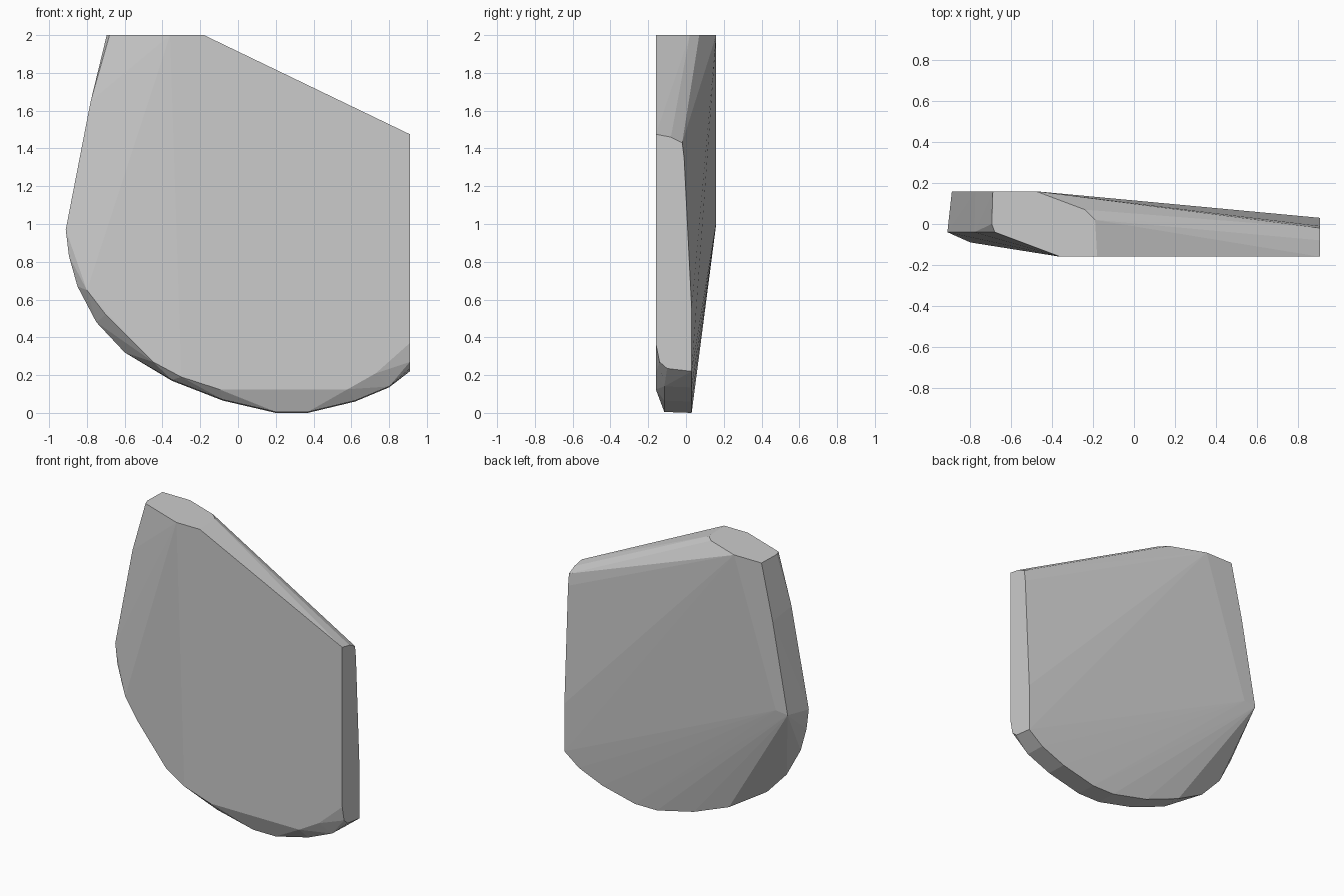
import bpy, bmesh

if "Cube" in bpy.data.objects:
    bpy.data.objects.remove(bpy.data.objects["Cube"])

# Outlines of the faceted slab; the hull closes the facets between them
front_face = [(-0.36, 2), (-0.18, 2), (0.91, 1.475), (0.91, 0.37),
              (0.73, 0.21), (0.58, 0.125), (-0.10, 0.125), (-0.30, 0.19)]
top_face = [(-0.69, 0.16), (-0.48, 0.16), (-0.24, 0.07), (-0.19, 0.02),
            (-0.68, -0.04), (-0.695, 0.0)]
right_end = [(-0.08, 1.46), (-0.02, 1.43), (-0.01, 1.35), (0.03, 0.55),
             (0.03, 0.22), (-0.10, 0.235), (-0.14, 0.27)]
bottom_rim = [(0.80, 0.135), (0.62, 0.06), (0.37, 0), (0.20, 0),
              (-0.08, 0.065), (-0.35, 0.17)]
left_rim = [(-0.45, 0.27, -0.145), (-0.70, 0.52, -0.105), (-0.80, 0.65, -0.09),
            (-0.60, 0.32, -0.03), (-0.75, 0.48, -0.03), (-0.85, 0.67, -0.04),
            (-0.895, 0.83, -0.04), (-0.912, 0.97, -0.04), (-0.89, 1.0, 0.16),
            (-0.80, 1.01, 0.16), (-0.78, 1.65, -0.04), (-0.775, 1.62, 0.16)]

points = [(x, -0.16, z) for x, z in front_face]
points += [(x, y, 2) for x, y in top_face]
points += [(0.91, y, z) for y, z in right_end]
# Underside: bevelled front edge and thin back edge
for x, z in bottom_rim:
    points += [(x, -0.115, z + 0.005), (x, 0.03, z)]
points += [(x, y, z) for x, z, y in left_rim]

bm = bmesh.new()
for p in points:
    bm.verts.new(p)
hull = bmesh.ops.convex_hull(bm, input=bm.verts)
loose = [v for v in bm.verts if not v.link_faces]
bmesh.ops.delete(bm, geom=loose, context='VERTS')
bmesh.ops.dissolve_limit(bm, angle_limit=0.01, verts=bm.verts, edges=bm.edges)
bmesh.ops.recalc_face_normals(bm, faces=bm.faces)

mesh = bpy.data.meshes.new("faceted_slab")
bm.to_mesh(mesh)
bm.free()
slab = bpy.data.objects.new("faceted_slab", mesh)
bpy.context.collection.objects.link(slab)
